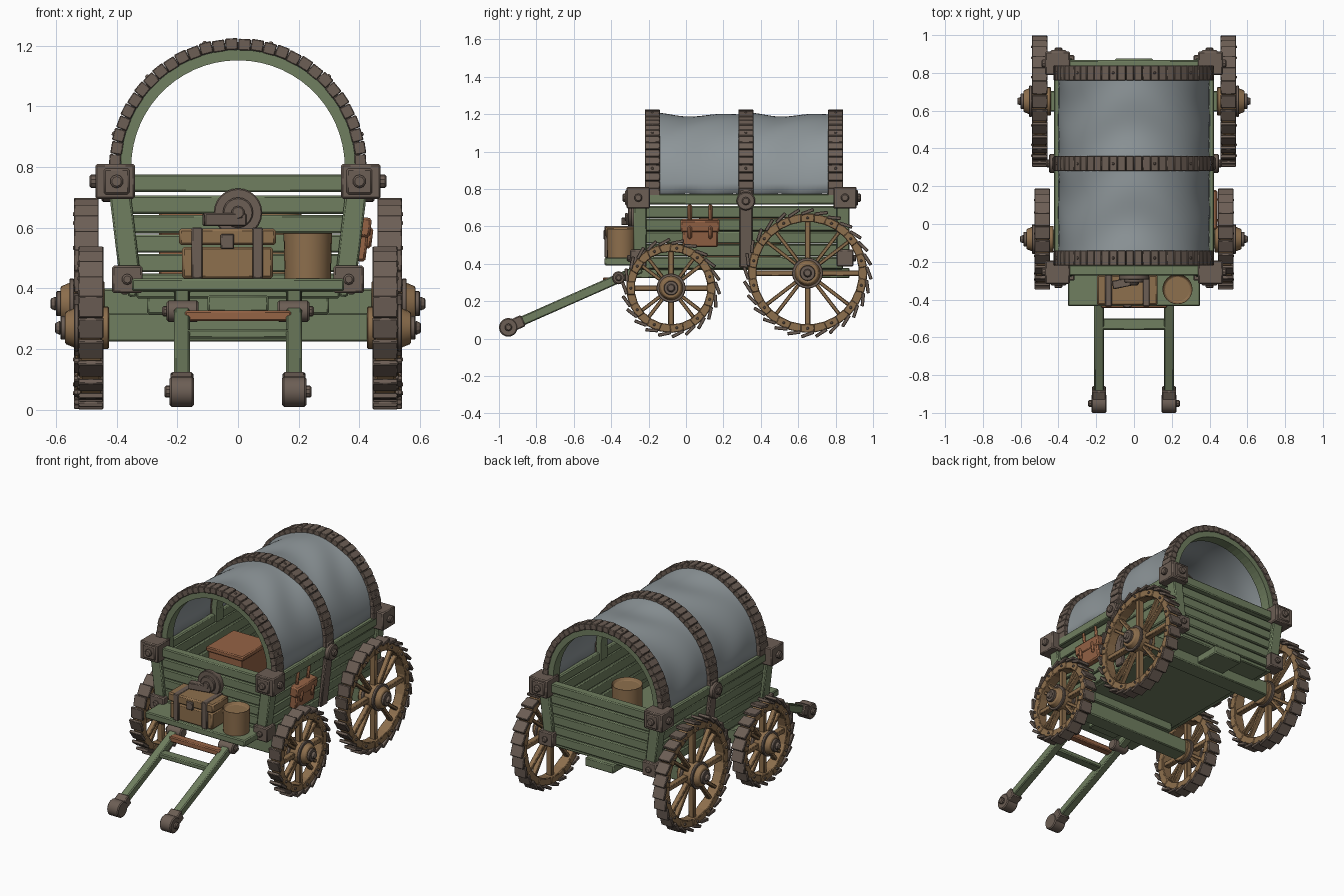
import bpy, bmesh
from math import sin, cos, pi, radians, atan
from mathutils import Matrix, Vector

if "Cube" in bpy.data.objects:
    bpy.data.objects.remove(bpy.data.objects["Cube"])

def material(name, c):
    m = bpy.data.materials.new(name)
    m.diffuse_color = (*c, 1)
    m.use_nodes = True
    m.node_tree.nodes["Principled BSDF"].inputs["Base Color"].default_value = m.diffuse_color
    return m

GREEN = material("green_wood", (.16, .21, .115))
TAN = material("tan_wood", (.27, .16, .075))
IRON = material("brown_iron", (.15, .112, .09))
LEATHER = material("leather", (.30, .125, .06))
CLOTH = material("canvas", (.27, .305, .32))

# ---- helpers: add primitives to a bmesh, then finish it as one object
def box(bm, loc, size, rot=None):
    m = Matrix.Translation(loc) @ (rot or Matrix()) @ Matrix.Diagonal((*size, 1))
    bmesh.ops.create_cube(bm, size=1, matrix=m)

def cyl(bm, p1, p2, r1, r2=None, n=20):
    a, b = Vector(p1), Vector(p2)
    q = (b - a).to_track_quat('Z', 'Y').to_matrix().to_4x4()
    bmesh.ops.create_cone(bm, cap_ends=True, segments=n, radius1=r1, radius2=r1 if r2 is None else r2,
                          depth=(b - a).length, matrix=Matrix.Translation((a + b) / 2) @ q)

def beam(bm, p1, p2, w, h):
    a, b = Vector(p1), Vector(p2)
    q = (b - a).to_track_quat('Z', 'Y').to_matrix().to_4x4()
    box(bm, (a + b) / 2, (w, h, (b - a).length), q)

def finish(name, bm, mat, bevel=.006, mirror=False):
    me = bpy.data.meshes.new(name)
    bm.to_mesh(me)
    bm.free()
    ob = bpy.data.objects.new(name, me)
    bpy.context.collection.objects.link(ob)
    me.materials.append(mat)
    me.polygons.foreach_set("use_smooth", [True] * len(me.polygons))
    me.set_sharp_from_angle(angle=radians(32))
    if bevel:
        b = ob.modifiers.new("bevel", 'BEVEL')
        b.width, b.segments, b.limit_method = bevel, 1, 'ANGLE'
        b.angle_limit = radians(40)
    if mirror:
        ob.modifiers.new("mirror", 'MIRROR')
    return ob

def rx(a): return Matrix.Rotation(a, 4, 'X')
def ry(a): return Matrix.Rotation(a, 4, 'Y')
new = bmesh.new

SLOPE = .125
TILT = ry(atan(SLOPE))
def side_x(z): return .35 + (z - .4) * SLOPE      # flared body side
Y0, Y1 = -.245, .84                               # body front / back
YM = (Y0 + Y1) / 2

# ---- body: floor, planked sides and ends, rails, posts
bm = new()
box(bm, (0, YM, .385), (.67, Y1 - Y0, .035))
finish("floor", bm, GREEN)
bm = new()
for i in range(5):
    z = .405 + i * .068
    box(bm, (side_x(z), YM, z), (.03, Y1 - Y0, .064), TILT)
box(bm, (side_x(.745), YM, .745), (.06, Y1 - Y0 + .02, .055))
for y in (Y0, Y1):
    beam(bm, (side_x(.4), y, .39), (side_x(.76), y, .76), .07, .07)
finish("body_sides", bm, GREEN, mirror=True)
bm = new()
for y in (Y0, Y1):
    for i in range(5):
        z = .42 + i * .064
        box(bm, (0, y, z), (2 * side_x(z) - .03, .03, .06))
    box(bm, (0, y, .747), (.74, .055, .058))
finish("end_boards", bm, GREEN)

# ---- metal corner blocks and lower brackets with bolts
bm = new()
for y, s in ((Y0, -1), (Y1, 1)):
    yc = y + s * .01
    box(bm, (.405, yc, .753), (.13, .125, .115))
    box(bm, (.4, yc + s * .06, .753), (.085, .02, .085))
    cyl(bm, (.4, yc, .753), (.4, yc + s * .085, .753), .022, n=10)
    cyl(bm, (.46, yc, .753), (.49, yc, .753), .022, n=10)
    box(bm, (.365, y + s * .01, .43), (.1, .09, .09))
    cyl(bm, (.365, y, .43), (.365, y + s * .07, .43), .018, n=10)
# centre side straps
beam(bm, (side_x(.38) + .025, .32, .38), (side_x(.78) + .022, .32, .8), .07, .025)
cyl(bm, (.4, .32, .735), (.45, .32, .735), .05)
cyl(bm, (.44, .32, .735), (.465, .32, .735), .022, n=10)
finish("corner_ironwork", bm, IRON, mirror=True)

# ---- canopy hoops: segmented outer band over a green rib
HOOPS = (-.18, .32, .80)
CZ = .80
outer, inner = new(), new()
for y in HOOPS:
    n = 30
    for i in range(n):
        a = pi * (i + .5) / n
        R = .404 + .002 * (i % 2)
        box(outer, (R * cos(a), y, CZ + R * sin(a)), (.038, .08, .0415), ry(-a))
        if i % 5 == 2:
            cyl(outer, (R * cos(a), y, CZ + R * sin(a)),
                ((R + .024) * cos(a), y, CZ + (R + .024) * sin(a)), .008, n=8)
        box(inner, (.369 * cos(a), y, CZ + .369 * sin(a)), (.035, .066, .041), ry(-a))
    for s in (-1, 1):
        box(outer, (s * .403, y, .775), (.038, .08, .06))
        box(inner, (s * .369, y, .765), (.036, .066, .08))
finish("hoop_bands", outer, IRON, .004)
finish("hoop_ribs", inner, GREEN, 0)

# ---- canvas cover, sagging between the hoops
bm = new()
NU, NV = 40, 40
grid = []
for j in range(NV + 1):
    y = HOOPS[0] + (HOOPS[2] - HOOPS[0]) * j / NV
    k = 0 if y < HOOPS[1] else 1
    t = (y - HOOPS[k]) / (HOOPS[k + 1] - HOOPS[k])
    row = []
    for i in range(NU + 1):
        a = pi * i / NU
        fold = .012 * sin(pi * t) + .006 * sin(3 * pi * t + 2 * sin(3 * a))
        R = .398 - fold * (.4 + .6 * sin(a))
        drop = (.035 + .010 * sin(4 * pi * t)) if i in (0, NU) else 0
        row.append(bm.verts.new((R * cos(a), y, CZ + R * sin(a) - drop)))
    grid.append(row)
for j in range(NV):
    for i in range(NU):
        bm.faces.new((grid[j][i], grid[j][i + 1], grid[j + 1][i + 1], grid[j + 1][i]))
bmesh.ops.recalc_face_normals(bm, faces=bm.faces)
cover = finish("canvas_cover", bm, CLOTH, 0)
sol = cover.modifiers.new("thickness", 'SOLIDIFY')
sol.thickness, sol.offset = .012, 0

# ---- wheels
def wheel(name, x, yc, zc, R, n, spokes, hub):
    wood, iron = new(), new()
    def at(r, a, dx=0): return (x + dx, yc + r * cos(a), zc + r * sin(a))
    rr = R - .055
    for i in range(n):
        a = 2 * pi * i / n
        L = 2 * pi * R / n
        box(wood, at(rr, a), (.062 + .008 * (i % 2), .045, L * .93), rx(a))
        # tilted tread plate and rivet
        box(iron, at(R - .022, a), (.082, .018, L * .9), rx(a + radians(20)))
        if i % 2:
            cyl(iron, at(rr, a, .03), at(rr, a, .044), .008, n=8)
    for i in range(spokes):
        a = 2 * pi * i / spokes
        if i % 2:     # diagonal spokes are split into a pair
            for d in (-.13, .13):
                beam(wood, at(.05, a + d), at(rr, a + d), .032, .02)
        else:
            beam(wood, at(.05, a), at(rr, a), .038, .03)
    cyl(wood, at(0, 0, -.06), at(0, 0, .055), hub)
    cyl(wood, at(0, 0, .05), at(0, 0, .085), hub * .95, hub * .75)
    cyl(iron, at(0, 0, -.035), at(0, 0, -.015), hub + .008)
    cyl(iron, at(0, 0, .04), at(0, 0, .056), hub + .008)
    cyl(iron, at(0, 0, .06), at(0, 0, .1), hub * .55)
    cyl(iron, at(0, 0, .1), at(0, 0, .118), .024, .016, n=10)
    finish(name + "_wood", wood, TAN, .004, True)
    finish(name + "_iron", iron, IRON, .003, True)

wheel("front_wheel", .485, -.08, .27, .27, 22, 8, .07)
wheel("rear_wheel", .5, .65, .35, .35, 28, 8, .075)

# ---- axles and undercarriage
bm = new()
box(bm, (0, -.08, .272), (.88, .1, .095))
box(bm, (0, -.08, .345), (.6, .15, .06))
box(bm, (0, .65, .352), (.92, .11, .095))
for y in (-.22, .79):
    box(bm, (0, y, .35), (.2, .17, .055))
finish("axles", bm, GREEN)

# ---- driver ledge
bm = new()
box(bm, (0, -.335, .412), (.7, .2, .042))
finish("front_ledge", bm, GREEN)

# ---- pulling shafts with iron ends and crossbars
bm = new()
beam(bm, (.185, -.24, .375), (.185, -.93, .07), .052, .05)
finish("shafts", bm, GREEN, mirror=True)
bm = new()
cyl(bm, (.145, -.95, .06), (.225, -.95, .06), .05)
beam(bm, (.185, -.95, .06), (.185, -.87, .097), .075, .065)
cyl(bm, (.22, -.95, .06), (.243, -.95, .06), .02, n=10)
cyl(bm, (.13, -.36, .325), (.235, -.36, .325), .035, n=12)
cyl(bm, (.23, -.36, .325), (.25, -.36, .325), .018, n=10)
finish("shaft_irons", bm, IRON, mirror=True)
bm = new()
box(bm, (0, -.53, .25), (.34, .06, .03))
finish("shaft_crossbar", bm, GREEN)
bm = new()
box(bm, (0, -.42, .31), (.35, .05, .035))
finish("step_board", bm, LEATHER)

# ---- chest on the ledge
bm = new()
box(bm, (-.035, -.35, .485), (.3, .145, .105))
box(bm, (-.035, -.35, .57), (.32, .16, .055))
finish("chest", bm, TAN, .008)
bm = new()
for x in (-.135, .065):
    box(bm, (x, -.35, .517), (.036, .172, .168))
box(bm, (-.035, -.432, .555), (.045, .02, .05))
finish("chest_straps", bm, IRON, .004)

# ---- brake wheel and handle on the front board
bm = new()
cyl(bm, (0, -.25, .65), (0, -.295, .65), .08, n=24)
cyl(bm, (0, -.29, .65), (0, -.31, .65), .05)
cyl(bm, (0, -.31, .65), (0, -.325, .65), .022, n=10)
box(bm, (-.045, -.31, .627), (.14, .045, .042), Matrix.Rotation(.2, 4, 'Z'))
finish("brake_wheel", bm, IRON, .004)

# ---- buckets: one on the ledge, one inside
def bucket(name, x, y, z, r, h):
    bm = new()
    cyl(bm, (x, y, z), (x, y, z + h), r * .95, r, n=24)
    top = max((f for f in bm.faces if len(f.verts) > 4), key=lambda f: f.calc_center_median().z)
    bmesh.ops.inset_region(bm, faces=[top], thickness=.012)
    bmesh.ops.translate(bm, verts=top.verts, vec=(0, 0, -.02))
    finish(name, bm, TAN, .003)

bucket("ledge_bucket", .23, -.345, .43, .08, .155)
bucket("inner_barrel", .12, .42, .4, .09, .27)

# ---- cargo crate inside
bm = new()
box(bm, (-.14, .2, .53), (.24, .26, .26))
box(bm, (-.14, .2, .665), (.26, .28, .03))
finish("cargo_crate", bm, LEATHER)

# ---- side satchel
bm = new()
box(bm, (.4, .075, .535), (.05, .19, .09), TILT)
box(bm, (.408, .075, .603), (.06, .21, .065), TILT)
for y in (.02, .13):
    box(bm, (.403, y, .66), (.02, .022, .12), TILT)
    box(bm, (.41, y, .57), (.066, .022, .07), TILT)
finish("side_satchel", bm, LEATHER, .008)
